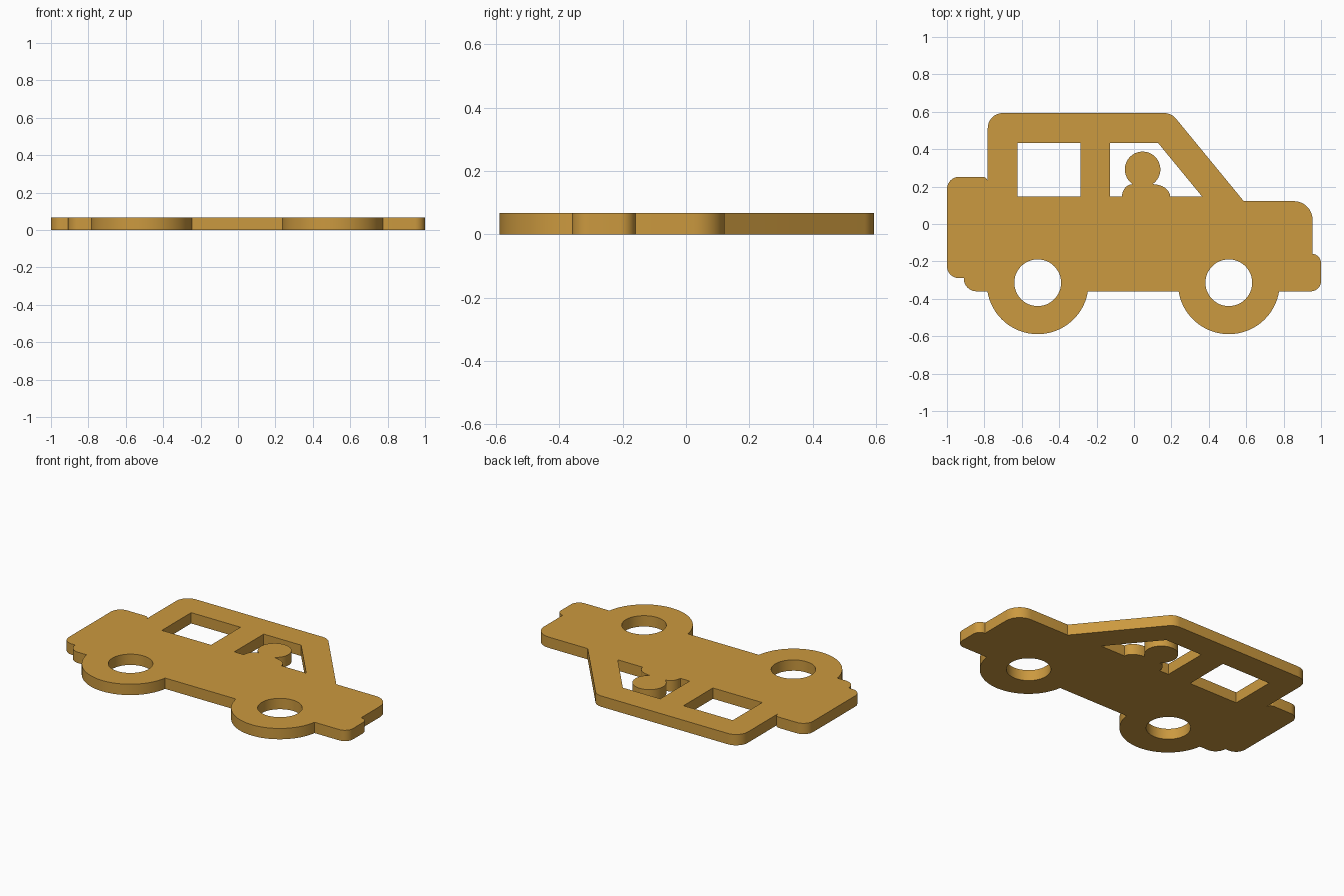
import bpy, bmesh
from math import cos, sin, tan, radians
from mathutils import Vector

if "Cube" in bpy.data.objects:
    bpy.data.objects.remove(bpy.data.objects["Cube"])

THICK = 0.067
WHEELS, WHEEL_Y, TYRE_R, HUB_R = (-0.515, 0.507), -0.317, 0.272, 0.125
SILL = 0.147


def arc(cx, cy, rx, ry, a0, a1, n):
    """Points along an elliptical arc, angles in degrees."""
    return [(cx + rx * cos(radians(a0 + (a1 - a0) * i / n)),
             cy + ry * sin(radians(a0 + (a1 - a0) * i / n))) for i in range(n + 1)]


def rounded(corners, n=10):
    """Turn (x, y, radius) corners into a path with filleted corners."""
    path = []
    for i, (x, y, r) in enumerate(corners):
        p = Vector((x, y))
        if r == 0:
            path.append((x, y))
            continue
        a = (Vector(corners[i - 1][:2]) - p).normalized()
        b = (Vector(corners[(i + 1) % len(corners)][:2]) - p).normalized()
        half = a.angle(b) / 2
        start = p + a * (r / tan(half))
        centre = p + (a + b).normalized() * (r / sin(half))
        v0, v1 = start - centre, p + b * (r / tan(half)) - centre
        turn = v0.angle(v1)
        for k in range(n + 1):
            t = k / n
            v = (v0 * sin((1 - t) * turn) + v1 * sin(t * turn)) / sin(turn)
            path.append(tuple(centre + v))
    return path


# Outer silhouette, counter-clockwise from the rear lower corner
corners = [(-1, -0.29, 0.065), (-0.91, -0.29, 0), (-0.91, -0.36, 0.068)]
for wx in WHEELS:
    corners += [(x, y, 0) for x, y in arc(wx, WHEEL_Y, TYRE_R, TYRE_R, 189.1, 350.9, 40)]
corners += [
    (1, -0.36, 0.055), (1, -0.16, 0.048), (0.955, -0.16, 0),   # front bumper
    (0.955, 0.122, 0.1), (0.587, 0.122, 0),                    # bonnet
    (0.2, 0.593, 0.08), (-0.782, 0.593, 0.08),                 # roof
    (-0.782, 0.22, 0), (-0.785, 0.252, 0.028), (-1, 0.252, 0.065),  # spare wheel
]
loops = [rounded(corners)]

# Wheel holes
loops += [arc(wx, WHEEL_Y + 0.003, HUB_R, HUB_R, 0, 360, 48)[:-1] for wx in WHEELS]

# Rear window
loops.append([(-0.624, SILL), (-0.287, SILL), (-0.287, 0.434), (-0.624, 0.434)])

# Front window, its lower edge following the driver's shoulders and head
loops.append(
    [(-0.128, SILL)]
    + arc(-0.007, SILL, 0.057, 0.066, 180, 90, 8)
    + arc(0.046, 0.292, 0.095, 0.095, 236, -56, 40)[1:-1]
    + arc(0.099, SILL, 0.094, 0.066, 90, 0, 8)
    + [(0.364, SILL), (0.128, 0.434), (-0.128, 0.434)])

# Filled and extruded curve, turned into a welded mesh
curve = bpy.data.curves.new("car_plate", 'CURVE')
curve.dimensions = '2D'
curve.fill_mode = 'BOTH'
curve.extrude = THICK / 2
for pts in loops:
    s = curve.splines.new('POLY')
    s.points.add(len(pts) - 1)
    for sp, (x, y) in zip(s.points, pts):
        sp.co = (x, y, 0, 1)
    s.use_cyclic_u = True
car = bpy.data.objects.new("car_plate", curve)
bpy.context.collection.objects.link(car)
car.location.z = THICK / 2
bpy.context.view_layer.objects.active = car
car.select_set(True)
bpy.ops.object.convert(target='MESH')
car = bpy.context.object

bm = bmesh.new()
bm.from_mesh(car.data)
bmesh.ops.remove_doubles(bm, verts=bm.verts, dist=0.0002)
bmesh.ops.recalc_face_normals(bm, faces=bm.faces)
bm.to_mesh(car.data)
bm.free()
bpy.ops.object.shade_smooth_by_angle(angle=radians(30))

# Wood colour
wood = bpy.data.materials.new("wood")
wood.diffuse_color = (0.6, 0.32, 0.05, 1)
wood.use_nodes = True
wood.node_tree.nodes["Principled BSDF"].inputs["Base Color"].default_value = wood.diffuse_color
car.data.materials.clear()
car.data.materials.append(wood)
